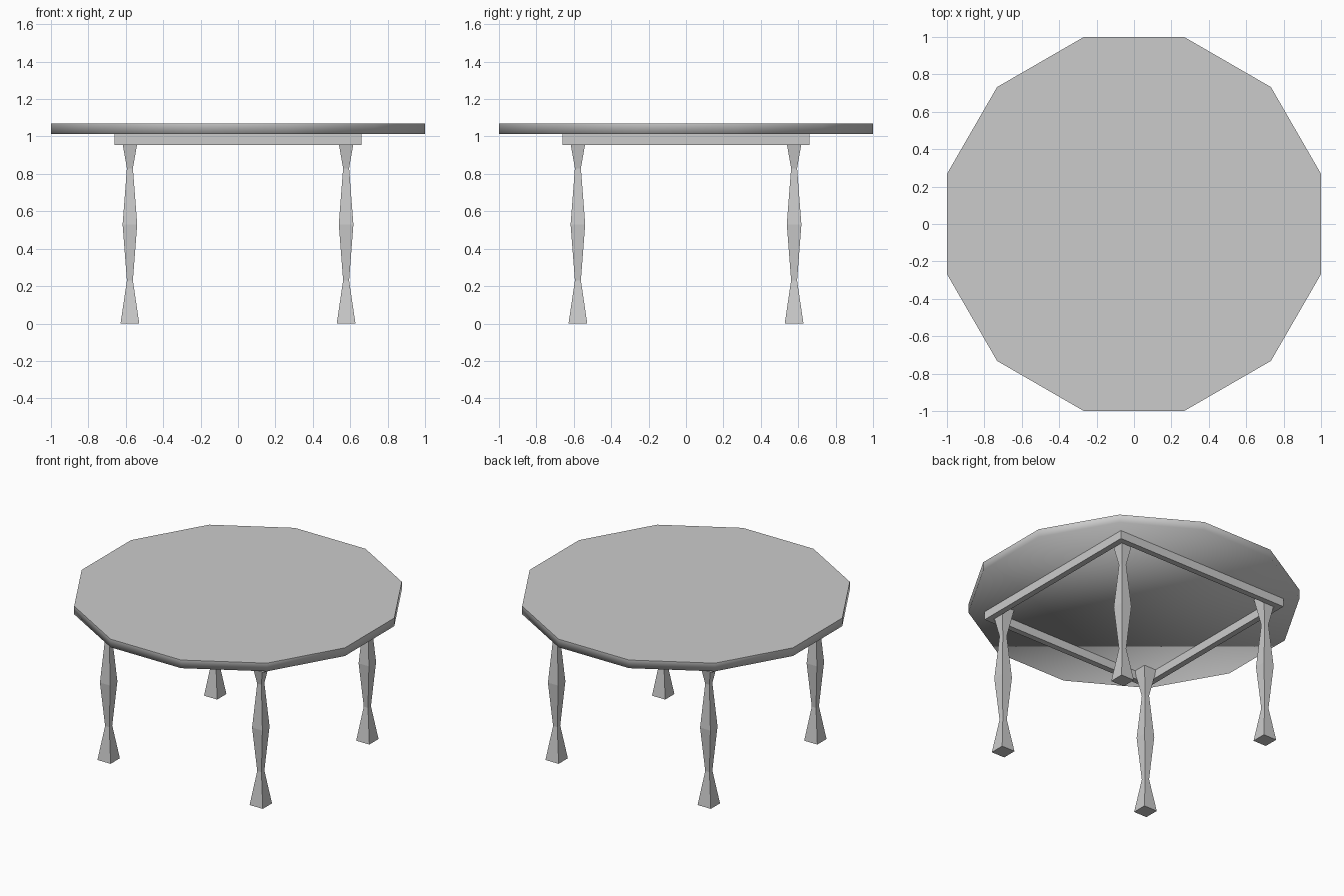
import bpy, bmesh
from math import cos, pi, sqrt

if "Cube" in bpy.data.objects:
    bpy.data.objects.remove(bpy.data.objects["Cube"])


def finish(name, bm):
    mesh = bpy.data.meshes.new(name)
    bmesh.ops.recalc_face_normals(bm, faces=bm.faces)
    bm.to_mesh(mesh)
    bm.free()
    ob = bpy.data.objects.new(name, mesh)
    bpy.context.collection.objects.link(ob)
    return ob


def loft(name, profile, sides, center=(0, 0)):
    """Stack regular polygons; profile is (flat half-width, z)."""
    bm = bmesh.new()
    rings = []
    for half, z in profile:
        r = half / cos(pi / sides)
        ring = bmesh.ops.create_circle(bm, segments=sides, radius=r)["verts"]
        a = pi / sides
        for v in ring:
            x, y = v.co.x, v.co.y
            v.co = (center[0] + x * cos(a) - y * sqrt(1 - cos(a) ** 2),
                    center[1] + x * sqrt(1 - cos(a) ** 2) + y * cos(a), z)
        rings.append(ring)
    for lo, hi in zip(rings, rings[1:]):
        for i in range(sides):
            j = (i + 1) % sides
            bm.faces.new((lo[i], lo[j], hi[j], hi[i]))
    bm.faces.new(rings[0])
    bm.faces.new(rings[-1])
    return finish(name, bm)


# Twelve-sided top: softly shaded rim and underside, crisp upper edge
top = loft("table_top", [(1.0, 1.012), (1.0, 1.068)], 12)
for f in top.data.polygons:
    f.use_smooth = f.normal.z < 0.5

# Square apron frame
OUT, INN, Z0, Z1 = 0.66, 0.62, 0.955, 1.012
bm = bmesh.new()
loops = [[bm.verts.new((sx * h, sy * h, z))
          for sx, sy in ((-1, -1), (1, -1), (1, 1), (-1, 1))]
         for h, z in ((OUT, Z0), (OUT, Z1), (INN, Z1), (INN, Z0))]
for k in range(4):
    a, b = loops[k], loops[(k + 1) % 4]
    for i in range(4):
        j = (i + 1) % 4
        bm.faces.new((a[i], a[j], b[j], b[i]))
finish("apron_frame", bm)

# Square turned legs
LEG = [(0.05, 0), (0.016, 0.23), (0.039, 0.53), (0.016, 0.83), (0.048, 1.012)]
for fb, sy in (("front", -1), ("back", 1)):
    for lr, sx in (("left", -1), ("right", 1)):
        loft(f"{fb}_{lr}_leg", LEG, 4, (sx * 0.578, sy * 0.578))
